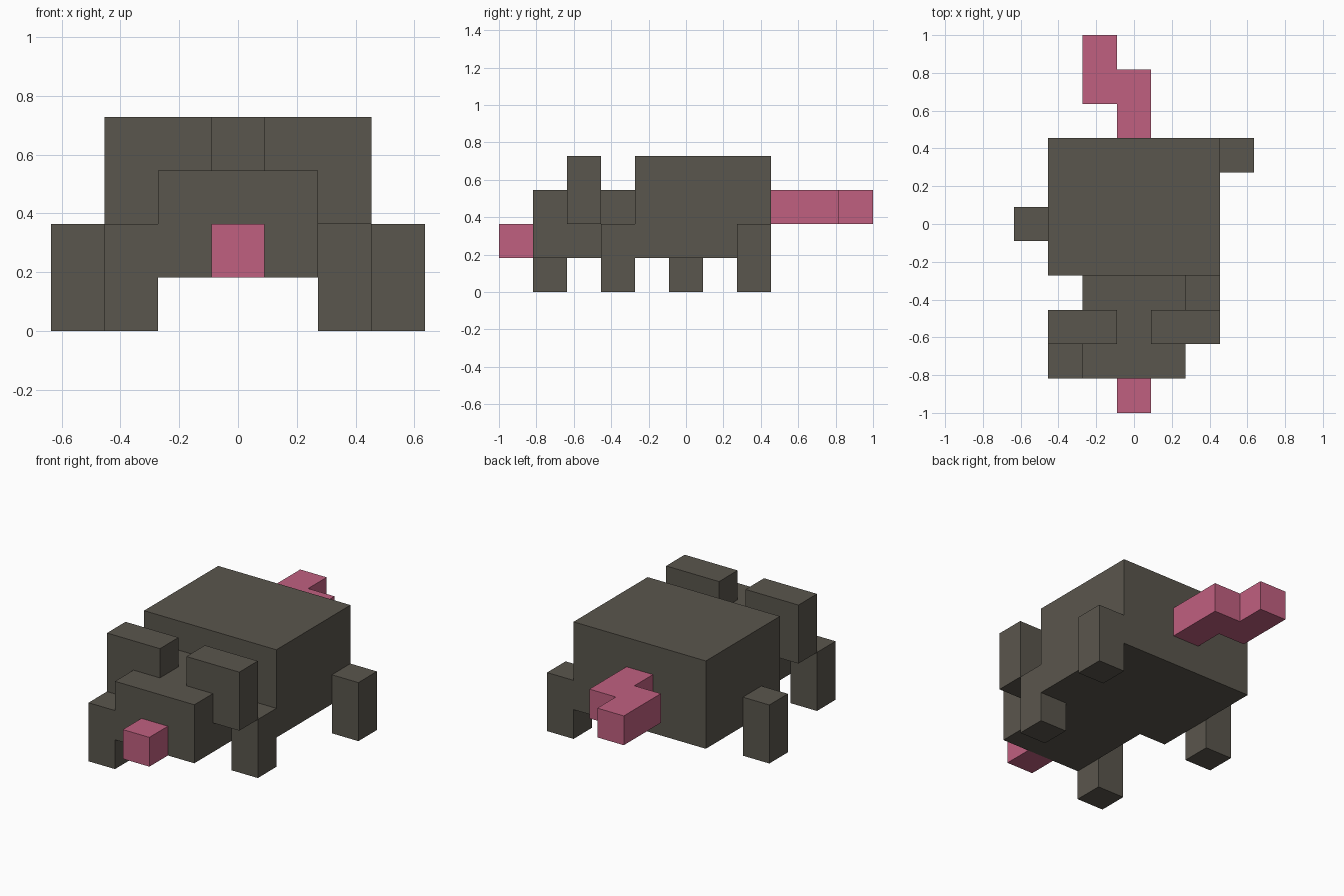
import bpy
import bmesh

if "Cube" in bpy.data.objects:
    bpy.data.objects.remove(bpy.data.objects["Cube"], do_unlink=True)

U = 2 / 11  # one block


def make_material(name, rgb):
    mat = bpy.data.materials.new(name)
    mat.use_nodes = True
    color = (*rgb, 1.0)
    mat.diffuse_color = color
    bsdf = mat.node_tree.nodes["Principled BSDF"]
    bsdf.inputs["Base Color"].default_value = color
    bsdf.inputs["Roughness"].default_value = 0.9
    return mat


FUR = make_material("grey_brown_fur", (0.102, 0.093, 0.074))
PINK = make_material("pink_skin", (0.527, 0.117, 0.216))


def prism(name, outline, z0, z1, mat):
    """Extrude a flat outline (in blocks) from z0 up to z1."""
    bm = bmesh.new()
    base = bm.faces.new([bm.verts.new((x * U, y * U, z0 * U)) for x, y in outline])
    top = bmesh.ops.extrude_face_region(bm, geom=[base])["geom"]
    verts = [g for g in top if isinstance(g, bmesh.types.BMVert)]
    bmesh.ops.translate(bm, verts=verts, vec=(0, 0, (z1 - z0) * U))
    bmesh.ops.recalc_face_normals(bm, faces=bm.faces)
    mesh = bpy.data.meshes.new(name)
    bm.to_mesh(mesh)
    bm.free()
    mesh.materials.append(mat)
    obj = bpy.data.objects.new(name, mesh)
    bpy.context.collection.objects.link(obj)
    return obj


def block(name, x, y, z, mat):
    """Box from (min, max) ranges in blocks."""
    return prism(name, [(x[0], y[0]), (x[1], y[0]), (x[1], y[1]), (x[0], y[1])], *z, mat)


# Body, head and snout
block("body", (-2.5, 2.5), (-1.5, 2.5), (1, 4), FUR)
block("head", (-1.5, 1.5), (-4.5, -1.5), (1, 3), FUR)
block("nose", (-0.5, 0.5), (-5.5, -4.5), (1, 2), PINK)

# Ears, set into the sides of the head
for side, x in (("right", (-2.5, -0.5)), ("left", (0.5, 2.5))):
    block(side + "_ear", x, (-3.5, -2.5), (2, 4), FUR)

# Legs in a walking pose
for name, x, y in (
    ("front_right_leg", -2.5, -4.5),
    ("front_left_leg", 1.5, -2.5),
    ("back_right_leg", -3.5, -0.5),
    ("back_left_leg", 2.5, 1.5),
):
    block(name, (x, x + 1), (y, y + 1), (0, 2), FUR)

# Stepped tail
prism("tail", [(-0.5, 2.5), (0.5, 2.5), (0.5, 4.5), (-0.5, 4.5),
               (-0.5, 5.5), (-1.5, 5.5), (-1.5, 3.5), (-0.5, 3.5)], 2, 3, PINK)
